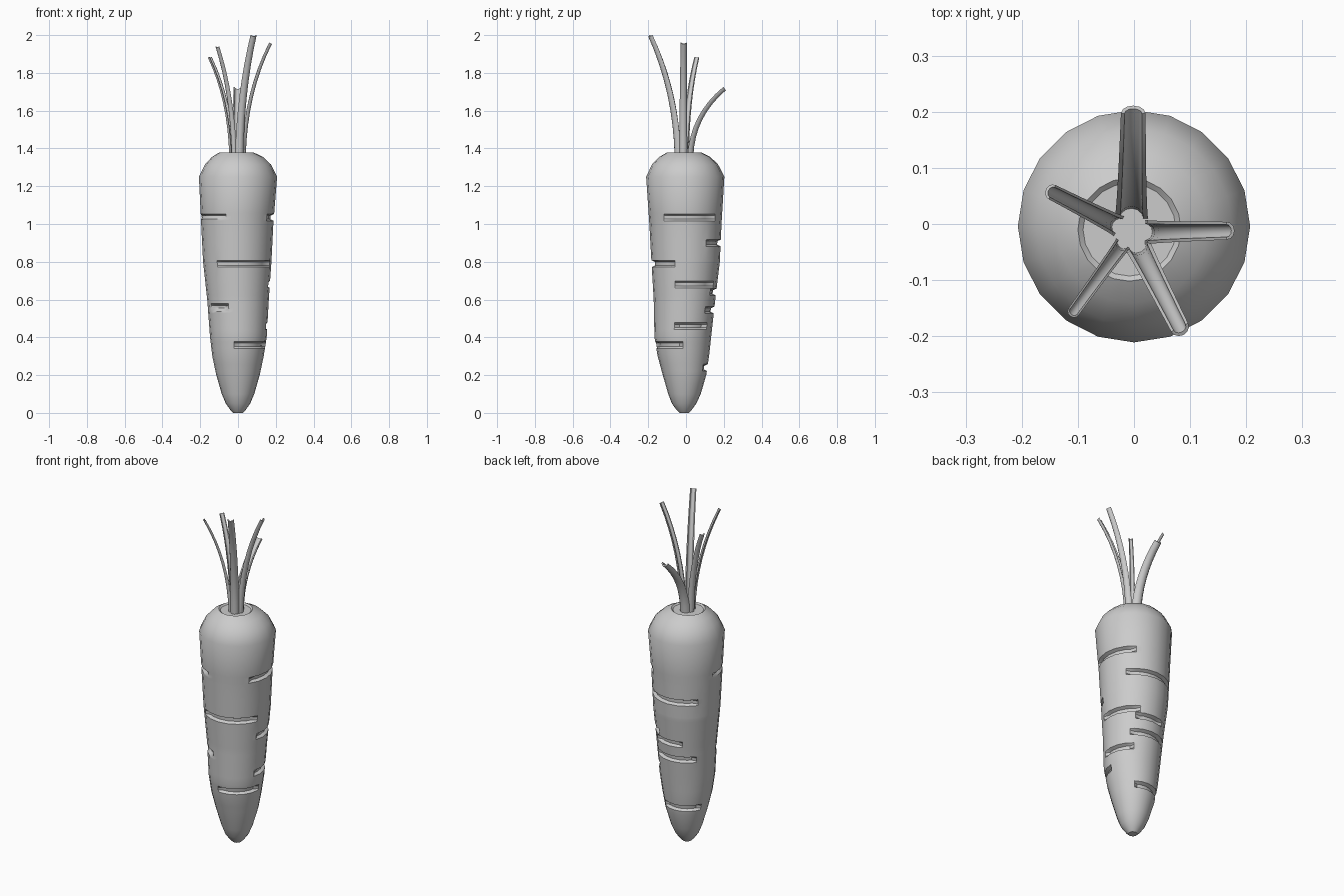
import bpy, bmesh, math
from mathutils import Vector

if "Cube" in bpy.data.objects:
    bpy.data.objects.remove(bpy.data.objects["Cube"])

COLS = 40


def finish(bm, name, angle):
    bmesh.ops.recalc_face_normals(bm, faces=bm.faces)
    me = bpy.data.meshes.new(name)
    bm.to_mesh(me)
    bm.free()
    ob = bpy.data.objects.new(name, me)
    bpy.context.collection.objects.link(ob)
    bpy.ops.object.select_all(action='DESELECT')
    ob.select_set(True)
    bpy.context.view_layer.objects.active = ob
    bpy.ops.object.shade_smooth_by_angle(angle=math.radians(angle))
    return ob


def skin(bm, rings):
    for a, b in zip(rings, rings[1:]):
        n = len(a)
        for i in range(n):
            j = (i + 1) % n
            bm.faces.new((a[i], a[j], b[j], b[i]))
    bm.faces.new(rings[0])
    bm.faces.new(rings[-1])


# Root outline: height, radius, x centre, y centre
PROFILE = [(0, .025, 0, -.01), (.015, .04, 0, -.01), (.05, .065, 0, -.01), (.1, .086, 0, -.008),
           (.2, .115, 0, -.008), (.3, .136, 0, -.014), (.4, .15, .002, -.017),
           (.6, .163, 0, -.008), (.8, .181, -.004, -.002), (1.0, .191, -.004, -.003),
           (1.25, .207, 0, -.004), (1.315, .175, 0, -.005), (1.355, .135, -.003, -.006),
           (1.378, .092, -.008, -.01)]

# Surface creases: height, start angle, end angle (degrees, 0 = +x)
CREASES = [(1.04, -184, -114), (1.035, -28, 52), (.9, 42, 137), (.79, -122, -22),
           (.68, -15, 58), (.64, 60, 115), (.56, -146, -112), (.545, 50, 135),
           (.46, -17, 50), (.36, -90, -8), (.24, 55, 155)]


def outline(z):
    for a, b in zip(PROFILE, PROFILE[1:]):
        if z <= b[0]:
            t = (z - a[0]) / (b[0] - a[0])
            return [a[k] + (b[k] - a[k]) * t for k in (1, 2, 3)]
    return PROFILE[-1][1:]


# Root: twenty-sided lathe with creases pushed inward
heights = {p[0] for p in PROFILE}
for z, _, _ in CREASES:
    heights = {h for h in heights if abs(h - z) > .018}
    heights |= {round(z + d, 4) for d in (-.018, -.009, .009, .018)}
bm = bmesh.new()
rings = []
for z in sorted(heights):
    rad, cx, cy = outline(z)
    ring = []
    for i in range(COLS):
        deg = i * 360 / COLS
        r = rad * (math.cos(math.pi / 20) if i % 2 else 1)
        for cz, a0, a1 in CREASES:
            if abs(z - cz) < .012 and (deg - a0) % 360 <= a1 - a0:
                r -= .018
        a = math.radians(deg)
        ring.append(bm.verts.new((cx + r * math.cos(a), cy + r * math.sin(a), z)))
    rings.append(ring)
# Sunken crown disc
rings.append([bm.verts.new((-.008 + (v.co.x + .008) * .9, -.01 + (v.co.y + .01) * .9, 1.37))
              for v in rings[-1]])
skin(bm, rings)
finish(bm, "carrot_root", 35)


# Stems: curved channels, open towards the middle
def stem(name, deg, reach, top, w0, w1, mid):
    bm = bmesh.new()
    a = math.radians(deg)
    out = Vector((math.cos(a), math.sin(a), 0))
    side = Vector((-math.sin(a), math.cos(a), 0))
    base = Vector((-.005, -.015, 0))
    p0, p1, p2 = Vector((.024, 1.36)), Vector((.036, mid)), Vector((reach, top))
    rings = []
    for k in range(9):
        t = k / 8
        p = p0 * (1 - t) ** 2 + p1 * 2 * t * (1 - t) + p2 * t * t
        d = ((p1 - p0) * (1 - t) + (p2 - p1) * t).normalized()
        normal = out * d.y - Vector((0, 0, d.x))
        w = w0 + (w1 - w0) * t
        centre = base + out * p.x + Vector((0, 0, p.y))
        arc = [math.pi * i / 6 for i in range(7)]
        pts = [(math.cos(q), math.sin(q)) for q in arc]
        pts += [(.7 * math.cos(q), .6 * math.sin(q)) for q in reversed(arc)]
        rings.append([bm.verts.new(centre + side * (w * u) + normal * (w * v)) for u, v in pts])
    skin(bm, rings)
    finish(bm, name, 40)


STEMS = [("stem_back", 89, .212, 1.725, .030, .022, 1.58),
         ("stem_right", 1, .170, 1.96, .022, .016, 1.70),
         ("stem_front_right", -63, .190, 2.0, .024, .017, 1.70),
         ("stem_front_left", -126, .175, 1.94, .015, .011, 1.68),
         ("stem_left", 153, .158, 1.885, .020, .014, 1.66)]
for s in STEMS:
    stem(*s)
